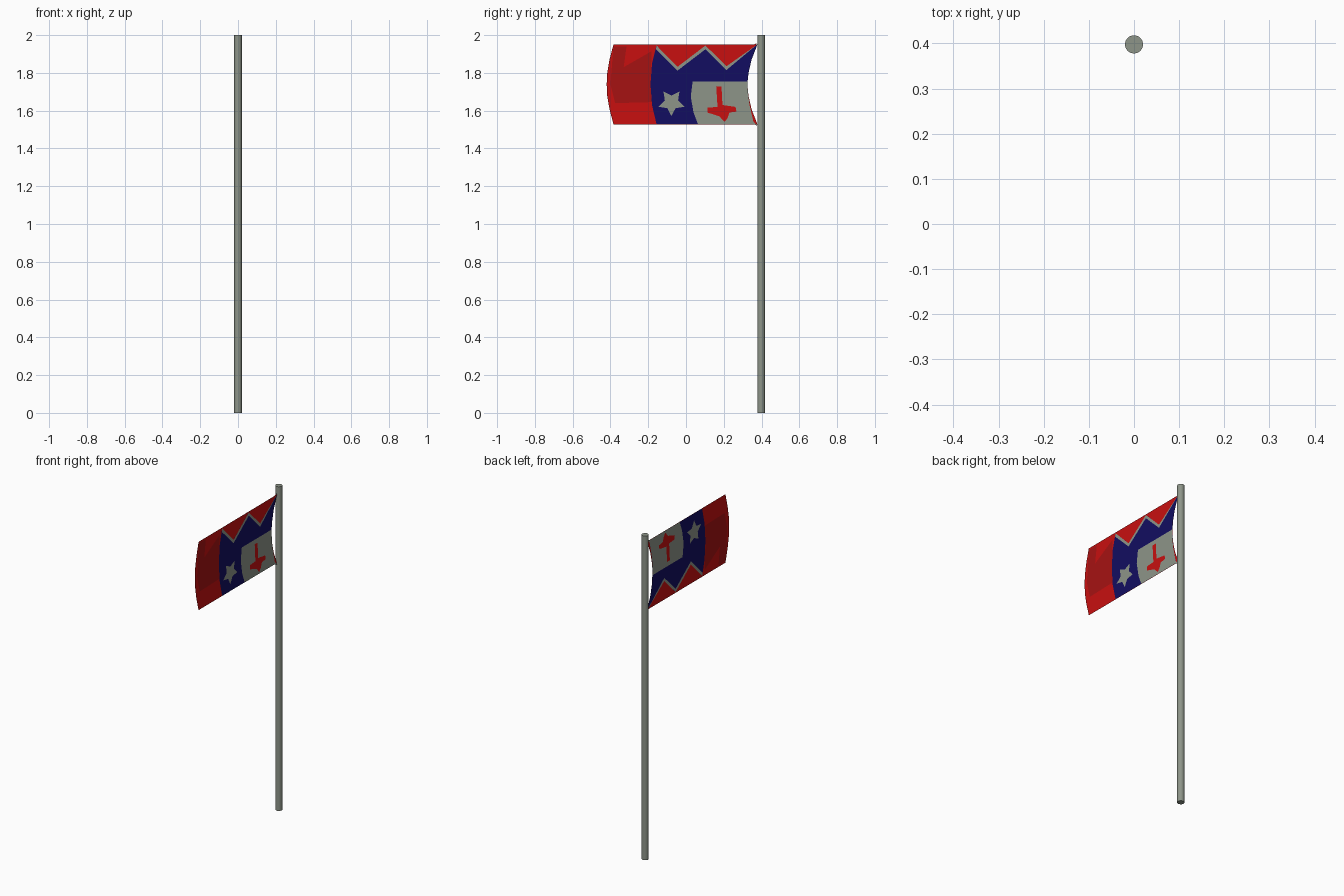
import bpy, bmesh, math

if "Cube" in bpy.data.objects:
    bpy.data.objects.remove(bpy.data.objects["Cube"])

def material(name, rgb):
    m = bpy.data.materials.new(name)
    m.diffuse_color = (*rgb, 1)
    m.use_nodes = True
    m.node_tree.nodes["Principled BSDF"].inputs["Base Color"].default_value = m.diffuse_color
    return m

GREY = material("pale grey", (0.27, 0.30, 0.25))
RED = material("red", (0.58, 0.005, 0.005))
DARK = material("dark red", (0.38, 0.006, 0.006))
BLUE = material("navy blue", (0.006, 0.004, 0.12))
MATS = [GREY, RED, DARK, BLUE]

# Pole
bpy.ops.mesh.primitive_cylinder_add(vertices=32, radius=0.02, depth=2, location=(0, 0.398, 1))
pole = bpy.context.object
pole.name = "pole"
pole.data.materials.append(GREY)
bpy.ops.object.shade_smooth_by_angle()

# Shared curved edges of the cloth as (y, z)
hoist = [(.378, 1.95), (.347, 1.87), (.331, 1.80), (.325, 1.743), (.329, 1.68),
         (.336, 1.632), (.357, 1.542), (.378, 1.52), (.355, 1.529)]
fly = [(-.384, 1.529), (-.405, 1.61), (-.417, 1.68), (-.42, 1.738),
       (-.417, 1.80), (-.405, 1.87), (-.384, 1.95)]
divide = [(-.156, 1.529), (-.18, 1.63), (-.188, 1.74), (-.18, 1.85), (-.156, 1.945)]
zigzag = [(-.156, 1.945), (-.045, 1.832), (.103, 1.945), (.214, 1.835), (.374, 1.948)]

# Painted shapes
outline = hoist + fly
field = hoist + divide + zigzag[1:-1]
band = zigzag + [(y, z - .02) for y, z in reversed(zigzag[1:-1])] + [(-.159, 1.925)]
panel = [(.327, 1.755)] + hoist[3:] + [(.063, 1.529), (.04, 1.59), (.025, 1.675), (.035, 1.755)]
shade = [(-.384, 1.94), (-.315, 1.94), (-.33, 1.83), (-.182, 1.915), (-.188, 1.74),
         (-.183, 1.645), (-.375, 1.64), (-.40, 1.74)]
star = []
for i in range(10):
    r, a = (.037 if i % 2 else .072), -math.pi / 2 + i * math.pi / 5
    star.append((-.077 + r * math.cos(a), 1.643 + r * math.sin(a)))
cross = [(.16, 1.727), (.188, 1.727), (.193, 1.63), (.262, 1.62), (.267, 1.595), (.23, 1.59),
         (.22, 1.56), (.204, 1.54), (.177, 1.57), (.114, 1.59), (.114, 1.616), (.167, 1.62)]

LAYERS = [(outline, 1, 0), (shade, 2, 1), (field, 3, 1), (band, 0, 2),
          (panel, 0, 2), (star, 0, 2), (cross, 1, 3)]
MID = 1.739

def flag_side(name, side):
    """Layered thin plates; the back is the front turned half round the y axis."""
    bm = bmesh.new()
    for pts, mat, level in LAYERS:
        x = 0.0004 + 0.0005 * level
        verts = [bm.verts.new((side * x, y, MID + side * (z - MID))) for y, z in pts]
        face = bm.faces.new(verts)
        face.material_index = mat
        face.normal_update()
        if face.normal.x * side < 0:
            face.normal_flip()
    bmesh.ops.triangulate(bm, faces=bm.faces[:], ngon_method='EAR_CLIP')
    mesh = bpy.data.meshes.new(name)
    bm.to_mesh(mesh)
    bm.free()
    for m in MATS:
        mesh.materials.append(m)
    bpy.context.collection.objects.link(bpy.data.objects.new(name, mesh))

flag_side("flag_front", 1)
flag_side("flag_back", -1)
